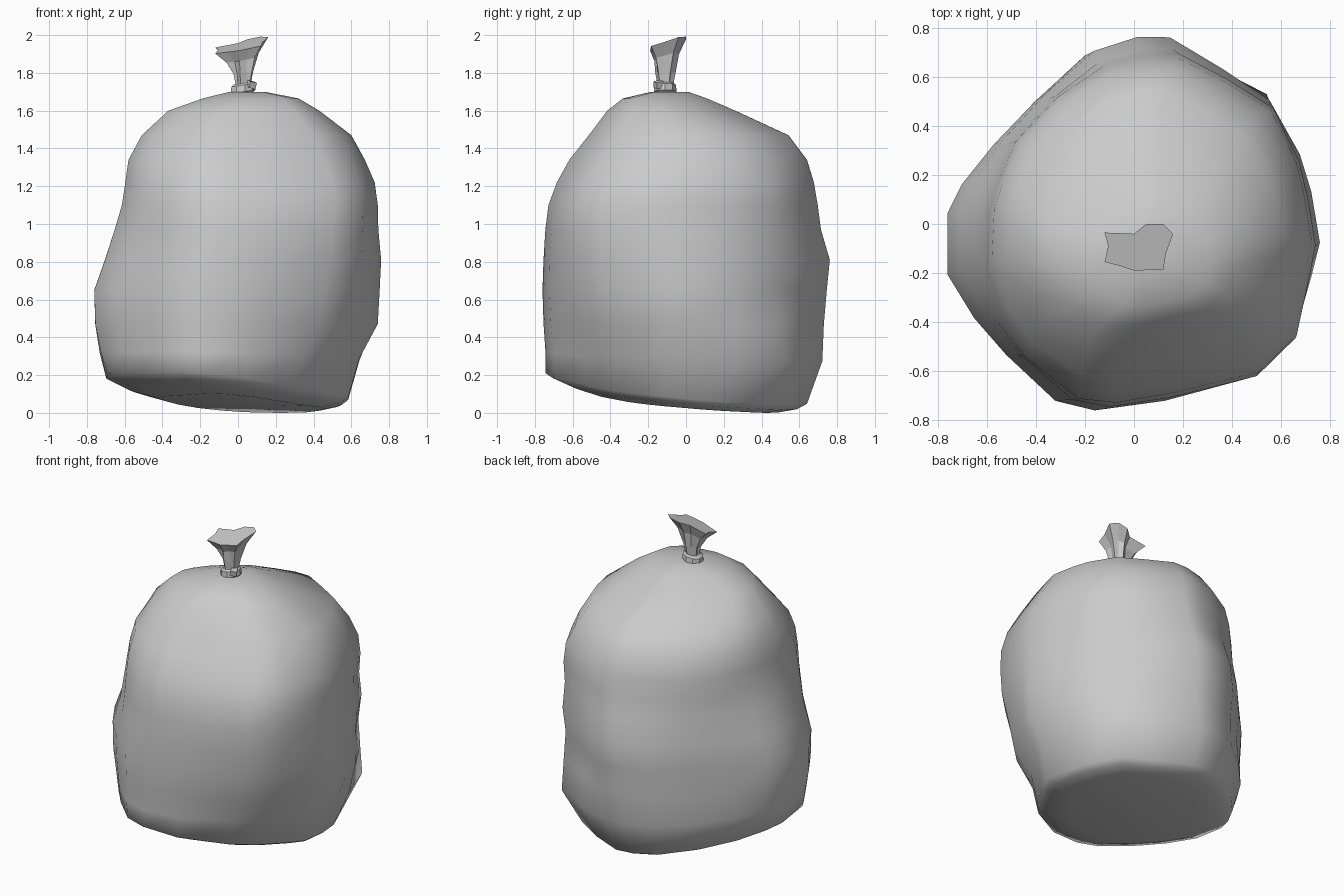
import bpy, bmesh, math
from mathutils import Vector

if "Cube" in bpy.data.objects:
    bpy.data.objects.remove(bpy.data.objects["Cube"])


def loft(name, rings, smooth):
    """Skin a stack of closed rings and cap both ends."""
    bm = bmesh.new()
    loops = [[bm.verts.new(p) for p in r] for r in rings]
    n = len(loops[0])
    for a, b in zip(loops, loops[1:]):
        for i in range(n):
            j = (i + 1) % n
            bm.faces.new((a[i], a[j], b[j], b[i]))
    for loop in (loops[0], loops[-1]):
        mid = sum((v.co for v in loop), Vector()) / n
        c = bm.verts.new(mid)
        for i in range(n):
            bm.faces.new((loop[i], loop[(i + 1) % n], c))
    bmesh.ops.recalc_face_normals(bm, faces=bm.faces)
    me = bpy.data.meshes.new(name)
    bm.to_mesh(me)
    bm.free()
    for p in me.polygons:
        p.use_smooth = smooth
    ob = bpy.data.objects.new(name, me)
    bpy.context.collection.objects.link(ob)
    return ob


# Bag body: one lumpy plan outline, refitted to the extents at each height
plan = [(.76, -.08), (.72, .13), (.67, .28), (.54, .50), (.34, .63), (.12, .76),
        (-.02, .76), (-.20, .70), (-.40, .51), (-.57, .33), (-.70, .17), (-.76, .05),
        (-.76, -.20), (-.65, -.38), (-.52, -.53), (-.32, -.72), (-.16, -.76),
        (.10, -.73), (.49, -.63), (.66, -.47), (.73, -.21)]
# z, left, right, front, back, share of the bowl-shaped underside
levels = [(.005, -.40, .46, -.48, .48, 1), (.015, -.58, .57, -.62, .58, 1),
          (.04, -.69, .61, -.745, .63, 1), (.27, -.725, .66, -.745, .70, .3),
          (.47, -.755, .755, -.755, .725, 0), (.65, -.76, .76, -.76, .745, 0),
          (.81, -.70, .76, -.752, .76, 0), (.97, -.64, .74, -.735, .71, 0),
          (1.10, -.59, .735, -.71, .69, 0), (1.22, -.565, .72, -.66, .67, 0),
          (1.34, -.55, .67, -.595, .635, 0), (1.47, -.49, .60, -.50, .54, 0),
          (1.60, -.36, .43, -.41, .26, 0), (1.665, -.18, .32, -.33, .11, 0),
          (1.70, -.04, .14, -.18, .01, 0)]
# corner bulges and dents: compass angle, height, height spread, push outward
bulges = [(225, 1.26, .30, .10), (140, 1.20, .32, .10), (140, .15, .2, .05),
          (45, .22, .20, .12), (45, 1.15, .25, .035),
          (-42, 1.10, .20, .02), (-42, .12, .28, -.15), (-42, .55, .22, -.06)]
rings = []
for z, l, r, f, b, bowl in levels:
    ring = []
    for px, py in plan:
        x = (l + r) / 2 + px / .76 * (r - l) / 2
        y = (f + b) / 2 + py / .76 * (b - f) / 2
        out = Vector((px, py, 0)).normalized()
        p = Vector((x, y, z))
        for ang, bz, spread, push in bulges:
            a = math.radians(ang)
            off = math.degrees(out.angle(Vector((math.cos(a), math.sin(a), 0))))
            p += out * push * math.exp(-(off / 28) ** 2 - ((z - bz) / spread) ** 2)
        left_lift = .15 if p.x < .2 else .1
        p.z += bowl * (left_lift * (p.x - .2) ** 2 + .11 * (p.y - .42) ** 2)
        ring.append(p)
    rings.append(ring)
low = min(p.z for p in rings[0])
for p in rings[0]:
    p.z -= low
loft("bag_body", rings, True)

# Gathered neck: pleated fan flaring to a slanted top
rim = [(.16, -.04), (.12, 0), (.05, 0), (0, -.04), (-.12, -.035), (-.105, -.09),
       (-.12, -.155), (-.06, -.17), (0, -.19), (.06, -.188), (.12, -.185), (.13, -.12)]
cx, cy = .03, -.11
neck = []
for z, w, pleat in [(1.68, .052, .9), (1.75, .046, .8), (1.80, .056, .75), (None, 0, 1)]:
    ring = []
    for i, (x, y) in enumerate(rim):
        if z is None:
            ring.append(Vector((x, y, 1.968 + .2 * x + .27 * y)))
        else:
            d = Vector((x - cx, y - cy)).normalized() * w * (pleat if i % 2 else 1)
            ring.append(Vector((cx + d.x, cy + d.y, z + .1 * d.x)))
    neck.append(ring)
mid = [a.lerp(b, .55) for a, b in zip(neck[2], neck[3])]
for i, p in enumerate(mid):
    s = .72 if i % 2 else .85
    p.x, p.y = cx + (p.x - cx) * s, cy + (p.y - cy) * s
neck.insert(3, mid)
loft("bag_neck", neck, False)

# Tie around the neck and its small knot
tie = []
for z, w in [(1.69, .055), (1.70, .068), (1.735, .064), (1.745, .05)]:
    tie.append([Vector((cx - .005 + w * math.cos(t), cy + w * .9 * math.sin(t),
                        z + .15 * w * math.cos(t)))
                for t in (math.tau * i / 9 for i in range(9))])
loft("neck_tie", tie, False)
bpy.ops.mesh.primitive_cube_add(size=1, location=(.07, -.145, 1.738), rotation=(.2, .2, .5))
knot = bpy.context.object
knot.name = "tie_knot"
knot.scale = (.04, .04, .035)
